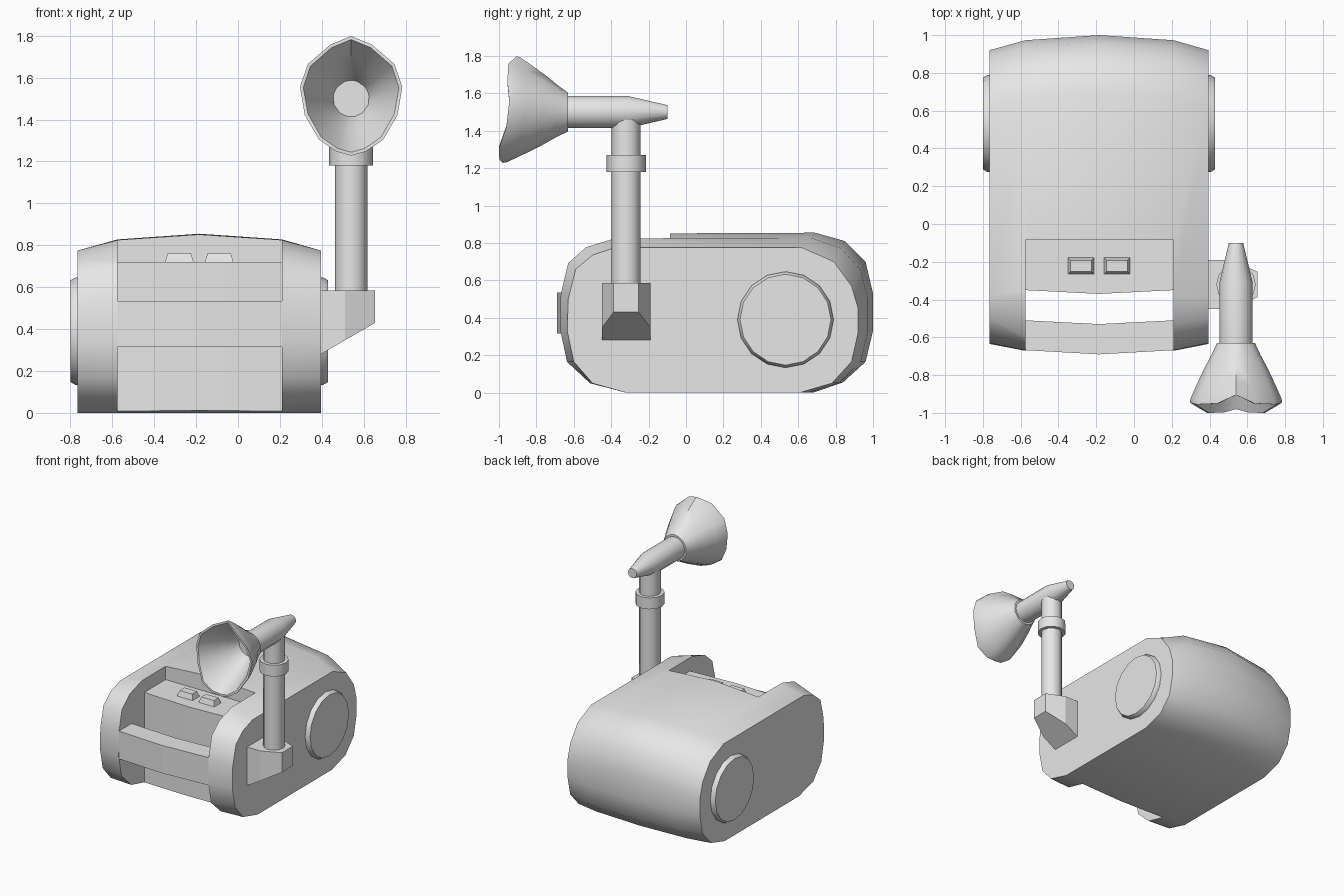
import bpy, bmesh, math
from mathutils import Matrix

if "Cube" in bpy.data.objects:
    bpy.data.objects.remove(bpy.data.objects["Cube"], do_unlink=True)

GREY = (0.8, 0.8, 0.8, 1)
mat = bpy.data.materials.new("plain_grey")
mat.use_nodes = True
mat.diffuse_color = GREY
mat.node_tree.nodes["Principled BSDF"].inputs["Base Color"].default_value = GREY


def finish(name, bm):
    bmesh.ops.recalc_face_normals(bm, faces=bm.faces)
    mesh = bpy.data.meshes.new(name)
    bm.to_mesh(mesh)
    bm.free()
    mesh.materials.append(mat)
    obj = bpy.data.objects.new(name, mesh)
    bpy.context.collection.objects.link(obj)
    return obj


def smooth(obj, angle=40):
    bpy.ops.object.select_all(action='DESELECT')
    obj.select_set(True)
    bpy.context.view_layer.objects.active = obj
    bpy.ops.object.shade_smooth_by_angle(angle=math.radians(angle))


def loft(name, rings, caps=True):
    """Skin a row of matching rings; close both ends if asked."""
    bm = bmesh.new()
    rows = [[bm.verts.new(p) for p in ring] for ring in rings]
    n = len(rows[0])
    for a, b in zip(rows, rows[1:]):
        for i in range(n):
            j = (i + 1) % n
            bm.faces.new((a[i], a[j], b[j], b[i]))
    if caps:
        bm.faces.new(rows[0])
        bm.faces.new(rows[-1])
    return finish(name, bm)


def prism(name, plan, z0, z1):
    return loft(name, [[(x, y, z) for x, y in plan] for z in (z0, z1)])


def lathe(name, axis, centre, steps, sides):
    """Round part from (position along axis, radius) steps."""
    turn = {'X': Matrix.Rotation(math.pi / 2, 3, 'Y'),
            'Y': Matrix.Rotation(-math.pi / 2, 3, 'X'),
            'Z': Matrix.Identity(3)}[axis]
    rings = []
    for h, r in steps:
        ring = []
        for i in range(sides):
            a = math.tau * i / sides
            p = turn @ Matrix.Translation((0, 0, h)).to_translation()
            p += turn @ Matrix.Translation((r * math.cos(a), r * math.sin(a), 0)).to_translation()
            ring.append([p[k] + centre[k] for k in range(3)])
        rings.append(ring)
    obj = loft(name, rings)
    smooth(obj)
    return obj


# Body: rounded side outline swelling toward the middle
MID, LEFT, RIGHT = -0.185, 0.21, -0.575
edge = [(-.32, 0), (-.5, .05), (-.6, .165), (-.635, .33), (-.63, .5), (-.59, .66),
        (-.5, .735), (-.38, .775), (.62, .775), (.79, .7), (.885, .57), (.92, .45),
        (.92, .32), (.885, .165), (.78, .05), (.61, 0)]
crown = [(-.32, 0), (-.52, .05), (-.655, .165), (-.69, .33), (-.69, .54), (-.65, .71),
         (-.55, .8), (-.38, .85), (.69, .855), (.85, .81), (.96, .7), (1, .53),
         (1, .33), (.96, .165), (.84, .055), (.68, 0)]
body = loft("body", [
    [(x, a[0] + (b[0] - a[0]) * f, a[1] + (b[1] - a[1]) * f) for a, b in zip(edge, crown)]
    for x, f in ((-.765, 0), (RIGHT, .66), (MID, 1), (LEFT, .66), (.395, 0))])

# Front opening and the sunken shelf behind it
slot = prism("slot_cutter", [(RIGHT, -.35), (MID, -.37), (LEFT, -.35),
                             (LEFT, -1), (RIGHT, -1)], -.2, 1.2)
shelf = prism("shelf_cutter", [(RIGHT, -.085), (LEFT, -.085), (LEFT, -.6), (RIGHT, -.6)], .72, 1.2)
for cutter in (slot, shelf):
    cutter.hide_render = True
    mod = body.modifiers.new("cut", 'BOOLEAN')
    mod.operation = 'DIFFERENCE'
    mod.solver = 'EXACT'
    mod.object = cutter
    bpy.context.view_layer.objects.active = body
    bpy.ops.object.modifier_apply(modifier=mod.name)
    bpy.data.objects.remove(cutter, do_unlink=True)
smooth(body)

# Bumper bar across the opening
prism("front_bar", [(RIGHT, -.51), (MID, -.53), (LEFT, -.51),
                    (LEFT, -.668), (MID, -.69), (RIGHT, -.668)], .315, .535)

# Two buttons on the shelf
for name, x in (("right_button", -.28), ("left_button", -.09)):
    loft(name, [[(x + sx * (.07 - d), -.222 + sy * (.045 - d), z)
                 for sx, sy in ((-1, -1), (1, -1), (1, 1), (-1, 1))]
                for z, d in ((.715, 0), (.762, .015))])

# Round side discs
for name, s in (("left_disc", 1), ("right_disc", -1)):
    lathe(name, 'X', (MID, .532, .39),
          [(s * .5, .257), (s * .59, .257), (s * .614, .243)], 16)

# Bracket with a sloping underside
bracket = prism("bracket", [(.38, -.45), (.51, -.45), (.655, -.387), (.655, -.253),
                            (.51, -.19), (.38, -.19)], 0, .585)
for v in bracket.data.vertices:
    if v.co.z < .1:
        v.co.z = .28 + (v.co.x - .395) * .577

# Post and collar
PX, PY = .54, -.32
lathe("post", 'Z', (PX, PY, 0), [(.57, .078), (1.475, .078)], 12)
lathe("collar", 'Z', (PX, PY, 0), [(1.18, .105), (1.27, .105)], 12)

# Horn tube with a tapered tail
HZ = 1.5
lathe("horn_tube", 'Y', (PX, 0, HZ), [(-.636, .088), (-.31, .088), (-.1, .038)], 14)

# Horn bell: round throat opening to a wavy, pointed rim
half = [(0, -.905, .302), (.1, -.95, .262), (.21, -.955, .167), (.248, -.945, .057),
        (.225, -.96, -.08), (.155, -1, -.2), (.07, -.998, -.257), (0, -.98, -.276)]
rim = half + [(-x, y, z) for x, y, z in half[-2:0:-1]]


def bell_ring(t, s, inset):
    ring = []
    for x, y, z in rim:
        r = math.hypot(x, z)
        k = (.103 + (r - .103) * t - inset) / r
        ring.append((PX + x * k, -.63 + (y + .63) * s, HZ + z * k))
    return ring


bell = loft("horn_bell", [bell_ring(*p) for p in (
    (0, 0, 0), (.2, .2, 0), (.45, .42, 0), (.75, .72, 0), (.95, .93, 0), (1, 1, .004),
    (1, 1, .02), (.75, .74, .022), (.45, .44, .022), (.2, .22, .02), (0, .01, .017))])
smooth(bell, 50)
